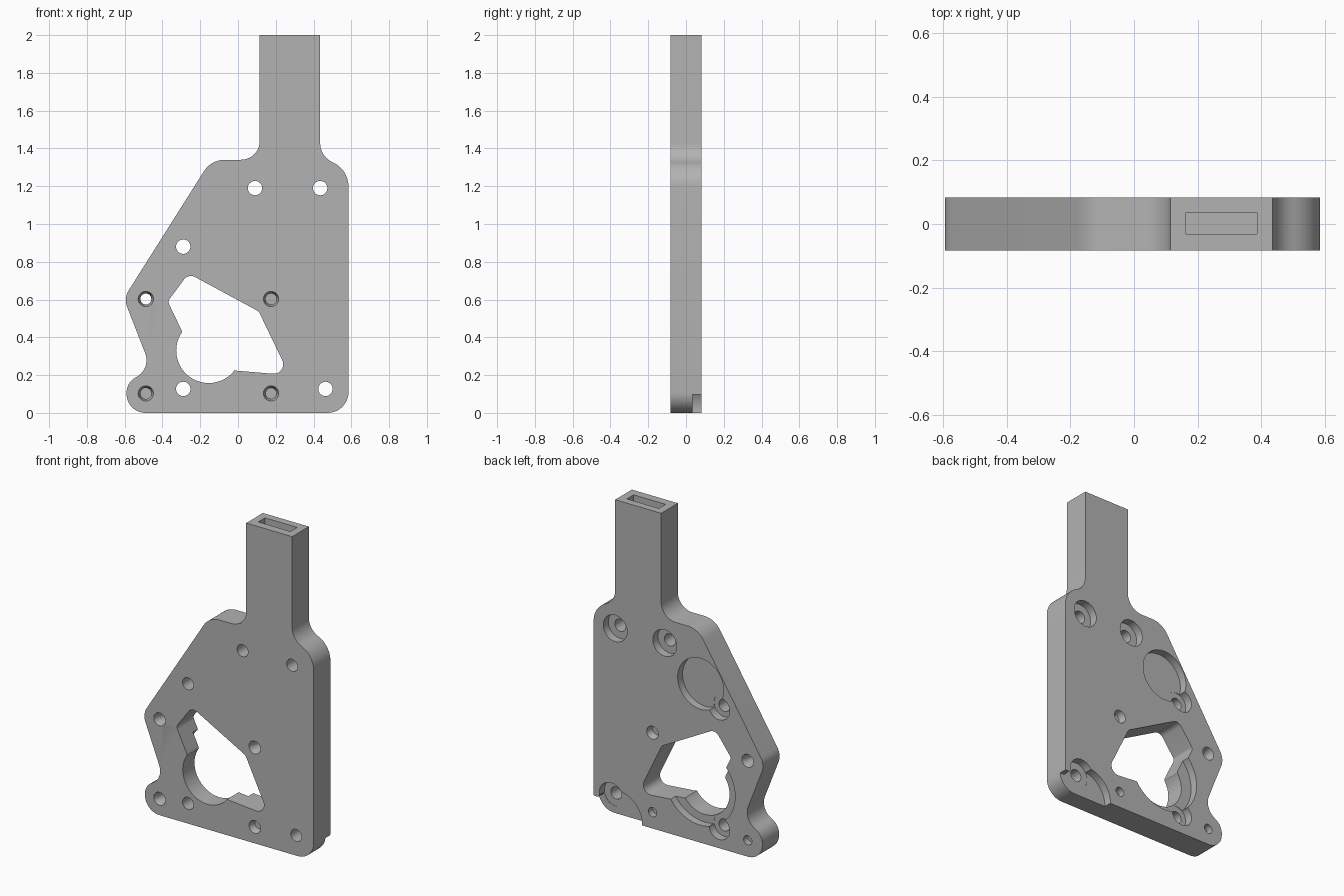
import bpy
import bmesh
import math
from mathutils import Vector, Matrix

if "Cube" in bpy.data.objects:
    bpy.data.objects.remove(bpy.data.objects["Cube"], do_unlink=True)

HALF = 0.083      # half thickness of the plate
FLOOR = 0.034     # depth level of the rear pockets
OUT = 0.2         # cutters reach past the plate

grey = bpy.data.materials.new("plain_grey")
grey.use_nodes = True
COLOUR = (0.45, 0.45, 0.45, 1)
grey.diffuse_color = COLOUR
grey.node_tree.nodes["Principled BSDF"].inputs["Base Color"].default_value = COLOUR


def rounded(corners, steps=10):
    """Closed x-z outline from (x, z, fillet radius) corners."""
    points = []
    for i, (x, z, r) in enumerate(corners):
        p = Vector((x, z))
        if r == 0:
            points.append(p)
            continue
        a = (Vector(corners[i - 1][:2]) - p).normalized()
        b = (Vector(corners[(i + 1) % len(corners)][:2]) - p).normalized()
        half = a.angle(b) / 2
        centre = p + (a + b).normalized() * r / math.sin(half)
        start = p + a * r / math.tan(half) - centre
        end = p + b * r / math.tan(half) - centre
        sweep = math.pi - 2 * half
        for k in range(steps + 1):
            t = k / steps
            v = (start * math.sin((1 - t) * sweep) + end * math.sin(t * sweep)) / math.sin(sweep)
            points.append(centre + v)
    return points


def finish(name, bm):
    bmesh.ops.recalc_face_normals(bm, faces=bm.faces)
    mesh = bpy.data.meshes.new(name)
    bm.to_mesh(mesh)
    bm.free()
    mesh.materials.append(grey)
    obj = bpy.data.objects.new(name, mesh)
    bpy.context.collection.objects.link(obj)
    return obj


def prism(name, outline, y0, y1):
    bm = bmesh.new()
    face = bm.faces.new([bm.verts.new((p[0], y0, p[1])) for p in outline])
    new = bmesh.ops.extrude_face_region(bm, geom=[face])["geom"]
    bmesh.ops.translate(bm, vec=(0, y1 - y0, 0),
                        verts=[v for v in new if isinstance(v, bmesh.types.BMVert)])
    return finish(name, bm)


def round_cutter(x, z, r, y0=-OUT, y1=OUT, r1=None, sides=48):
    bm = bmesh.new()
    bmesh.ops.create_cone(bm, cap_ends=True, segments=sides, radius1=r1 or r, radius2=r, depth=y1 - y0)
    bm.transform(Matrix.Translation((x, (y0 + y1) / 2, z)) @ Matrix.Rotation(-math.pi / 2, 4, "X"))
    return finish("round_cutter", bm)


def box_cutter(x0, x1, y0, y1, z0, z1):
    return prism("box_cutter", [(x0, z0), (x1, z0), (x1, z1), (x0, z1)], y0, y1)


# Plate with upright handle
plate = prism("mounting_plate", rounded([
    (-0.59, 0, 0.1), (0.585, 0, 0.11), (0.585, 1.285, 0.14), (0.435, 1.36, 0.11),
    (0.435, 2, 0), (0.115, 2, 0), (0.115, 1.34, 0.1), (-0.142, 1.34, 0.13),
    (-0.605, 0.607, 0.1), (-0.46, 0.235, 0.1), (-0.59, 0.16, 0.09)]), -HALF, HALF)

cutters = []

# Irregular window with round lower lobe
cutters.append(prism("window_cutter", rounded([
    (-0.262, 0.738, 0.045), (0.11, 0.537, 0.04), (0.272, 0.2, 0.05), (-0.015, 0.224, 0.05),
    (-0.15, 0.3, 0), (-0.31, 0.38, 0), (-0.295, 0.43, 0.03), (-0.372, 0.59, 0.03)]), -OUT, OUT))
cutters.append(round_cutter(-0.155, 0.33, 0.172))

# Screw holes with rear counterbores
for x, z, bore in [(0.09, 1.19, 0.083), (0.435, 1.19, 0.083), (-0.29, 0.88, 0.072),
                   (-0.29, 0.127, 0.072), (0.463, 0.127, 0.083)]:
    cutters.append(round_cutter(x, z, 0.038))
    cutters.append(round_cutter(x, z, bore, FLOOR - 0.002, OUT))

# Narrow fixing holes, flared at both faces
for x in (-0.488, 0.175):
    for z in (0.103, 0.603):
        cutters.append(round_cutter(x, z, 0.029))
        cutters.append(round_cutter(x, z, 0.029, -HALF - 0.002, -0.04, r1=0.041))
        cutters.append(round_cutter(x, z, 0.041, 0.04, HALF + 0.002, r1=0.029))

# Round pockets in the back
for x, z, r in [(-0.16, 1.0, 0.16), (-0.155, 0.355, 0.245), (0.415, 0.005, 0.168)]:
    cutters.append(round_cutter(x, z, r, FLOOR, OUT, sides=64))
cutters.append(box_cutter(0.47, 0.7, FLOOR + 0.001, OUT, -0.1, 0.098))

# Slot down the handle
cutters.append(box_cutter(0.163, 0.387, -0.031, 0.036, 1.4, 2.1))

for cutter in cutters:
    mod = plate.modifiers.new("cut", "BOOLEAN")
    mod.operation = "DIFFERENCE"
    mod.solver = "EXACT"
    mod.object = cutter

# Bake the cuts and drop the cutters
graph = bpy.context.evaluated_depsgraph_get()
baked = bpy.data.meshes.new_from_object(plate.evaluated_get(graph))
plate.modifiers.clear()
plate.data = baked
for cutter in cutters:
    bpy.data.objects.remove(cutter, do_unlink=True)

bpy.context.view_layer.objects.active = plate
plate.select_set(True)
bpy.ops.object.shade_smooth_by_angle(angle=math.radians(30))
